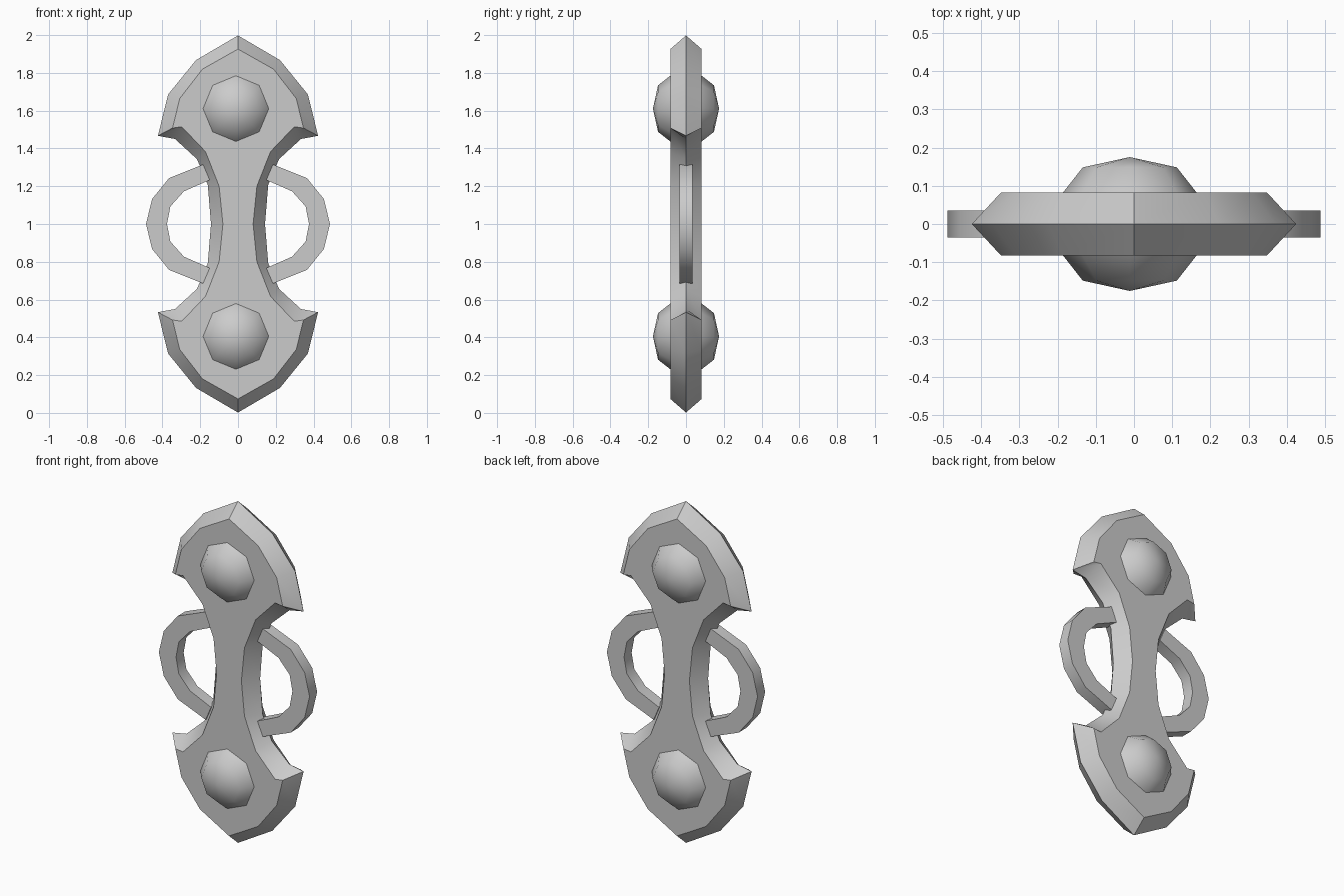
import bpy, bmesh, math
from mathutils import Matrix

cube = bpy.data.objects.get("Cube")
if cube:
    bpy.data.objects.remove(cube, do_unlink=True)

grey = bpy.data.materials.new("light grey metal")
grey.use_nodes = True
colour = (0.6, 0.6, 0.6, 1)
grey.diffuse_color = colour
grey.node_tree.nodes["Principled BSDF"].inputs["Base Color"].default_value = colour

MID = 1.0      # height of the symmetry plane
HALF = 0.083   # half thickness of the plate


def finish(name, bm, angle):
    bmesh.ops.recalc_face_normals(bm, faces=bm.faces)
    mesh = bpy.data.meshes.new(name)
    bm.to_mesh(mesh)
    bm.free()
    mesh.materials.append(grey)
    ob = bpy.data.objects.new(name, mesh)
    bpy.context.collection.objects.link(ob)
    bpy.ops.object.select_all(action='DESELECT')
    ob.select_set(True)
    bpy.context.view_layer.objects.active = ob
    bpy.ops.object.shade_smooth_by_angle(angle=math.radians(angle))
    return ob


def full_loop(quarter):
    """Mirror a quarter outline, from the top tip to the waist, into a closed loop."""
    right = quarter + [(x, 2 * MID - z) for x, z in quarter[-2::-1]]
    return right + [(-x, z) for x, z in right[-2:0:-1]]


def bridge(bm, a, b):
    for i in range(len(a)):
        j = (i + 1) % len(a)
        bm.faces.new((a[i], a[j], b[j], b[i]))


# Plate: wide ridge outline at the middle, smaller flat faces front and back
ridge = full_loop([(0, 1.998), (0.222, 1.868), (0.37, 1.686), (0.424, 1.467),
                   (0.333, 1.45), (0.217, 1.343), (0.16, 1.207), (0.143, 1.0)])
flat = full_loop([(0, 1.926), (0.188, 1.82), (0.308, 1.665), (0.347, 1.508),
                  (0.298, 1.515), (0.172, 1.383), (0.1, 1.2), (0.08, 1.0)])
bm = bmesh.new()
rings = [[bm.verts.new((x, y, z)) for x, z in loop]
         for loop, y in ((flat, -HALF), (ridge, 0), (flat, HALF))]
bridge(bm, rings[0], rings[1])
bridge(bm, rings[1], rings[2])
bm.faces.new(rings[0])
bm.faces.new(rings[2])
finish("plate", bm, 40)

# Flattened eight-sided domes on both faces, at each end
for end, z in (("upper", 1.611), ("lower", 0.405)):
    for face, side in (("front", -1), ("back", 1)):
        bm = bmesh.new()
        bmesh.ops.create_uvsphere(bm, u_segments=8, v_segments=4, radius=0.174)
        low = [v for v in bm.verts if v.co.z < -0.01]
        bmesh.ops.delete(bm, geom=low, context='VERTS')
        bm.transform(Matrix.Translation((-0.011, side * HALF, z))
                     @ Matrix.Diagonal((1, 0.092 / 0.174, 1, 1))
                     @ Matrix.Rotation(-side * math.pi / 2, 4, 'X'))
        ob = finish(f"{face}_{end}_dome", bm, 60)

# Curved side handles with a square section
outer = [(0.185, 1.315), (0.365, 1.243), (0.455, 1.132), (0.487, 1.0)]
inner = [(0.15, 1.233), (0.286, 1.173), (0.358, 1.093), (0.376, 1.0)]


def arc(points):
    return points + [(x, 2 * MID - z) for x, z in points[-2::-1]]


for name, s in (("left_handle", 1), ("right_handle", -1)):
    bm = bmesh.new()
    sections = []
    for (xo, zo), (xi, zi) in zip(arc(outer), arc(inner)):
        corners = ((xo, -1, zo), (xo, 1, zo), (xi, 1, zi), (xi, -1, zi))
        sections.append([bm.verts.new((s * x, y * 0.035, z)) for x, y, z in corners])
    for a, b in zip(sections, sections[1:]):
        bridge(bm, a, b)
    bm.faces.new(sections[0])
    bm.faces.new(sections[-1])
    finish(name, bm, 40)
